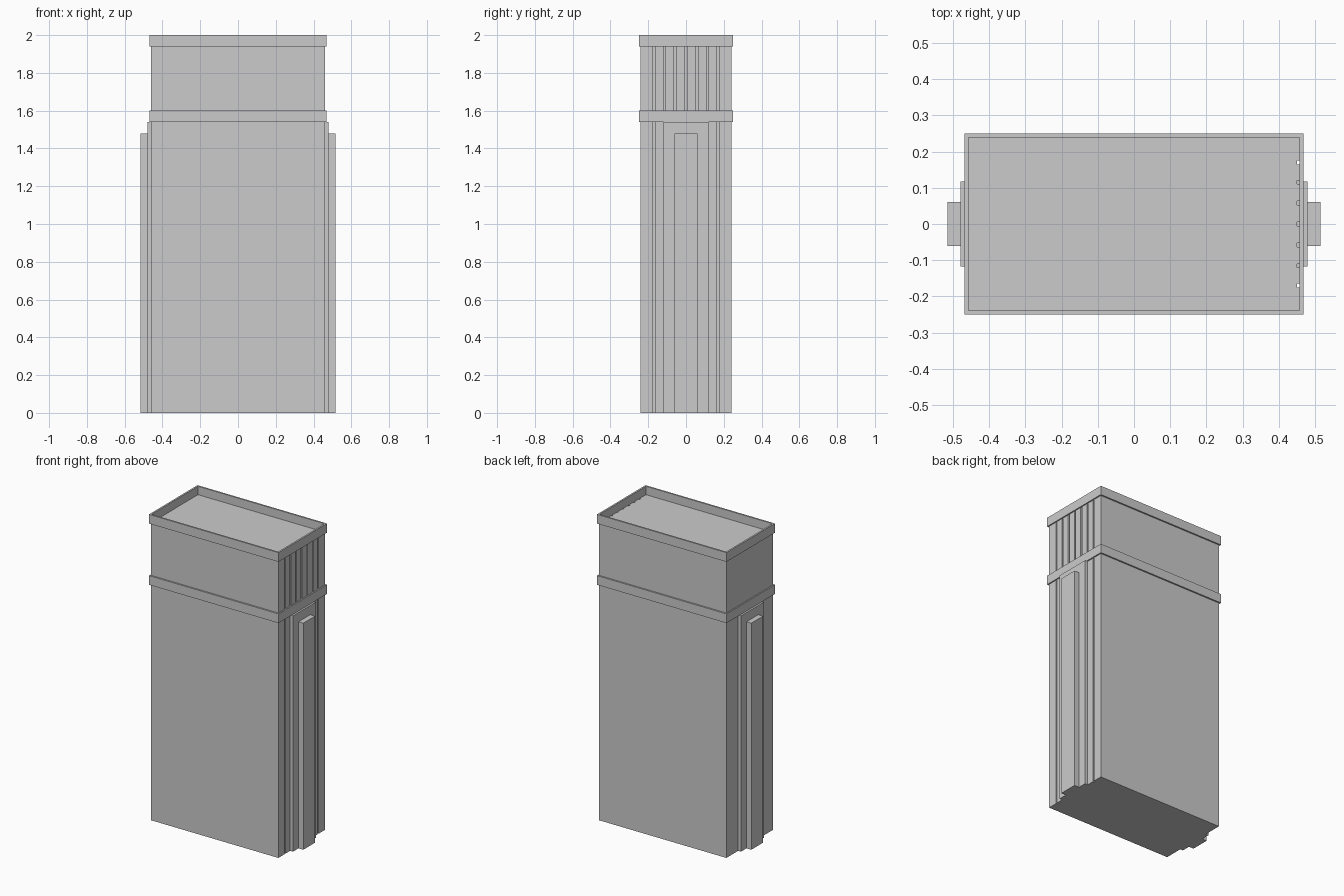
import bpy, bmesh

if "Cube" in bpy.data.objects:
    bpy.data.objects.remove(bpy.data.objects["Cube"])

W, D = 0.46, 0.24  # half width and half depth of the tower


def prism(name, outline, z0, z1):
    """Extrude a flat outline from z0 up to z1."""
    bm = bmesh.new()
    face = bm.faces.new([bm.verts.new((x, y, z0)) for x, y in outline])
    top = bmesh.ops.extrude_face_region(bm, geom=[face])["geom"]
    bmesh.ops.translate(bm, vec=(0, 0, z1 - z0),
                        verts=[v for v in top if isinstance(v, bmesh.types.BMVert)])
    bmesh.ops.recalc_face_normals(bm, faces=bm.faces)
    mesh = bpy.data.meshes.new(name)
    bm.to_mesh(mesh)
    bm.free()
    ob = bpy.data.objects.new(name, mesh)
    bpy.context.collection.objects.link(ob)
    return ob


def rect(x0, x1, y0, y1):
    return [(x0, y0), (x1, y0), (x1, y1), (x0, y1)]


def grooved(centres, g=0.005, depth=0.01):
    """Tower outline with narrow vertical grooves in the right-hand wall."""
    pts = [(-W, -D), (W, -D)]
    for y in centres:
        pts += [(W, y - g), (W - depth, y - g), (W - depth, y + g), (W, y + g)]
    return pts + [(W, D), (-W, D)]


def frame(name, z0, z1, hx=0.468, hy=0.25, t=0.011):
    """Rectangular band made by sweeping a thin wall around the tower."""
    bm = bmesh.new()
    rings = []
    for inset, z in ((0, z0), (0, z1), (t, z1), (t, z0)):
        rings.append([bm.verts.new((x, y, z)) for x, y in
                      rect(-hx + inset, hx - inset, -hy + inset, hy - inset)])
    for i in range(4):
        a, b = rings[i], rings[(i + 1) % 4]
        for j in range(4):
            k = (j + 1) % 4
            bm.faces.new((a[j], a[k], b[k], b[j]))
    bmesh.ops.recalc_face_normals(bm, faces=bm.faces)
    mesh = bpy.data.meshes.new(name)
    bm.to_mesh(mesh)
    bm.free()
    bpy.context.collection.objects.link(bpy.data.objects.new(name, mesh))


# Main shaft and crown storey as one continuous pair of blocks
prism("main_shaft", grooved([-0.17, 0.17]), 0, 1.57)
prism("crown_storey", grooved([-0.17, -0.115, -0.058, 0, 0.058, 0.115, 0.17]), 1.57, 1.945)

# Ledge band and raised roof parapet
frame("ledge_band", 1.54, 1.60)
frame("roof_parapet", 1.94, 2.0)

# Stepped bays on both narrow ends
for side, s in (("right", 1), ("left", -1)):
    prism(side + "_end_panel", rect(s * 0.45, s * 0.48, -0.118, 0.118), 0, 1.54)
    prism(side + "_end_bay", rect(s * 0.47, s * 0.515, -0.061, 0.061), 0, 1.48)
